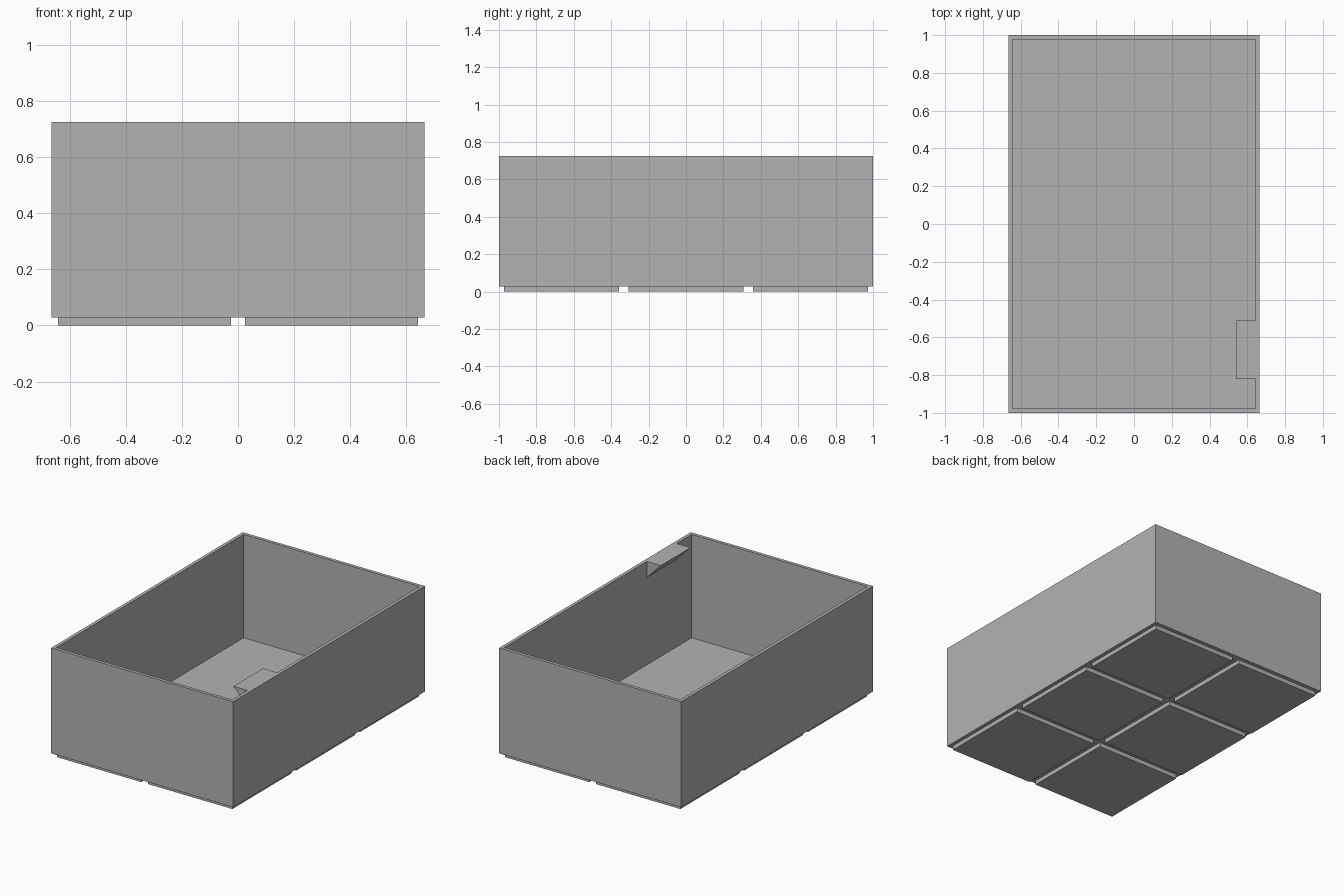
import bpy
import bmesh
from mathutils import Matrix

default = bpy.data.objects.get("Cube")
if default:
    bpy.data.objects.remove(default, do_unlink=True)

# Overall dimensions
HALF_X, HALF_Y = 0.665, 1.0
BASE, TOP, FLOOR = 0.028, 0.725, 0.042
WALL = 0.022
CELL = 2 * HALF_Y / 3
FOOT = 0.615

grey = bpy.data.materials.new("grey plastic")
grey.use_nodes = True
grey.diffuse_color = (0.45, 0.45, 0.45, 1)
grey.node_tree.nodes["Principled BSDF"].inputs["Base Color"].default_value = grey.diffuse_color


def finish(name, bm):
    bmesh.ops.recalc_face_normals(bm, faces=bm.faces)
    mesh = bpy.data.meshes.new(name)
    bm.to_mesh(mesh)
    bm.free()
    mesh.materials.append(grey)
    obj = bpy.data.objects.new(name, mesh)
    bpy.context.collection.objects.link(obj)
    return obj


def block(size, centre):
    bm = bmesh.new()
    bmesh.ops.create_cube(bm, size=1, matrix=Matrix.Translation(centre) @ Matrix.Diagonal((*size, 1)))
    return bm


# Open bin: solid block with its top inset and pushed down to the floor
bm = block((2 * HALF_X, 2 * HALF_Y, TOP - BASE), (0, 0, (TOP + BASE) / 2))
bm.normal_update()
lid = max(bm.faces, key=lambda f: f.calc_center_median().z)
bmesh.ops.inset_region(bm, faces=[lid], thickness=WALL, use_even_offset=True)
pushed = bmesh.ops.extrude_face_region(bm, geom=[lid])
bmesh.ops.delete(bm, geom=[lid], context='FACES_ONLY') if lid.is_valid else None
for v in (g for g in pushed["geom"] if isinstance(g, bmesh.types.BMVert)):
    v.co.z = FLOOR
finish("bin_shell", bm)

# Grid of base feet
for col in range(2):
    for row in range(3):
        centre = ((col - 0.5) * CELL, (row - 1) * CELL, BASE / 2)
        finish(f"base_foot_{col + 1}_{row + 1}", block((FOOT, FOOT, BASE), centre))

# Wedge-shaped label ledge, flush with the rim on the left wall
inner = HALF_X - WALL
profile = [(inner, TOP), (0.54, TOP), (inner, TOP - 0.105)]
bm = bmesh.new()
face = bm.faces.new([bm.verts.new((x, -0.82, z)) for x, z in profile])
ext = bmesh.ops.extrude_face_region(bm, geom=[face], use_keep_orig=True)
bmesh.ops.translate(bm, vec=(0, 0.31, 0), verts=[g for g in ext["geom"] if isinstance(g, bmesh.types.BMVert)])
finish("label_ledge", bm)
